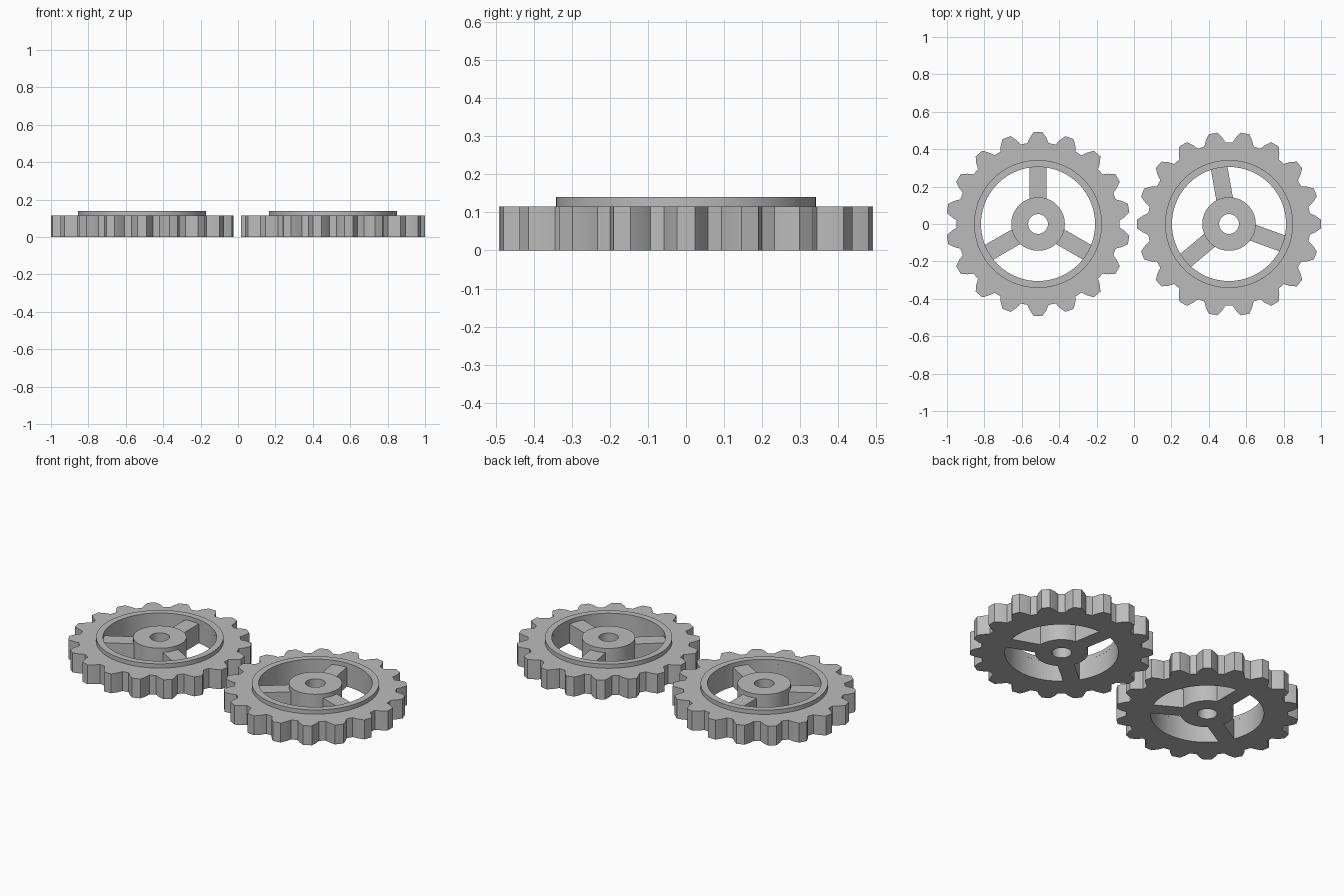
import bpy, bmesh
from math import radians, cos, sin, pi

if "Cube" in bpy.data.objects:
    bpy.data.objects.remove(bpy.data.objects["Cube"])

GREY = bpy.data.materials.new("plain grey")
GREY.use_nodes = True
GREY.diffuse_color = (0.5, 0.5, 0.5, 1)
GREY.node_tree.nodes["Principled BSDF"].inputs["Base Color"].default_value = (0.5, 0.5, 0.5, 1)

TEETH = 18
BODY_TOP, RAISED_TOP = 0.115, 0.14
RIM_INNER, COLLAR_OUTER = 0.305, 0.342
HUB_OUTER, BORE = 0.143, 0.053
SPOKE_WIDTH = 0.09
# One tooth, as (angle from its centre line in degrees, radius)
TOOTH = [(-7.6, 0.435), (-5.5, 0.463), (-2.7, 0.492),
         (2.7, 0.492), (5.5, 0.463), (7.6, 0.435), (10, 0.435)]


def finish(name, bm, x, turn):
    bmesh.ops.recalc_face_normals(bm, faces=bm.faces)
    mesh = bpy.data.meshes.new(name)
    bm.to_mesh(mesh)
    bm.free()
    mesh.materials.append(GREY)
    obj = bpy.data.objects.new(name, mesh)
    obj.location.x = x
    obj.rotation_euler.z = turn
    bpy.context.collection.objects.link(obj)
    bpy.ops.object.select_all(action='DESELECT')
    obj.select_set(True)
    bpy.context.view_layer.objects.active = obj
    bpy.ops.object.shade_smooth_by_angle(angle=radians(25))


def pierced_disc(name, outline, hole, z0, z1, x, turn):
    """Extruded outline of (angle, radius) points with a round hole."""
    bm = bmesh.new()
    loops = []
    for inner, z in ((False, z0), (False, z1), (True, z1), (True, z0)):
        loops.append([bm.verts.new(((hole if inner else r) * cos(a),
                                    (hole if inner else r) * sin(a), z))
                      for a, r in outline])
    n = len(outline)
    for k in range(4):
        p, q = loops[k], loops[(k + 1) % 4]
        for i in range(n):
            j = (i + 1) % n
            bm.faces.new((p[i], p[j], q[j], q[i]))
    finish(name, bm, x, turn)


def circle(radius, n=72):
    return [(2 * pi * i / n, radius) for i in range(n)]


def spokes(name, x, turn):
    bm = bmesh.new()
    start, end = HUB_OUTER - 0.01, RIM_INNER + 0.005
    for k in range(3):
        a = radians(90 + 120 * k)
        new = bmesh.ops.create_cube(bm, size=1)["verts"]
        for v in new:
            u = (start + end) / 2 + v.co.x * (end - start)
            w = v.co.y * SPOKE_WIDTH
            v.co = (u * cos(a) - w * sin(a), u * sin(a) + w * cos(a),
                    (v.co.z + 0.5) * BODY_TOP)
    finish(name, bm, x, turn)


def gear(side, x, turn):
    # Toothed rim, with a tooth at the top of the unturned gear
    outline = [(radians(10 + 360 / TEETH * t + a), r)
               for t in range(TEETH) for a, r in TOOTH]
    pierced_disc(side + "_toothed_rim", outline, RIM_INNER, 0, BODY_TOP, x, turn)
    # Raised collar, hub and spokes
    pierced_disc(side + "_collar", circle(COLLAR_OUTER), RIM_INNER,
                 BODY_TOP, RAISED_TOP, x, turn)
    pierced_disc(side + "_hub", circle(HUB_OUTER), BORE, 0, RAISED_TOP, x, turn)
    spokes(side + "_spokes", x, turn)


gear("right", -0.513, 0)
gear("left", 0.508, radians(10))
